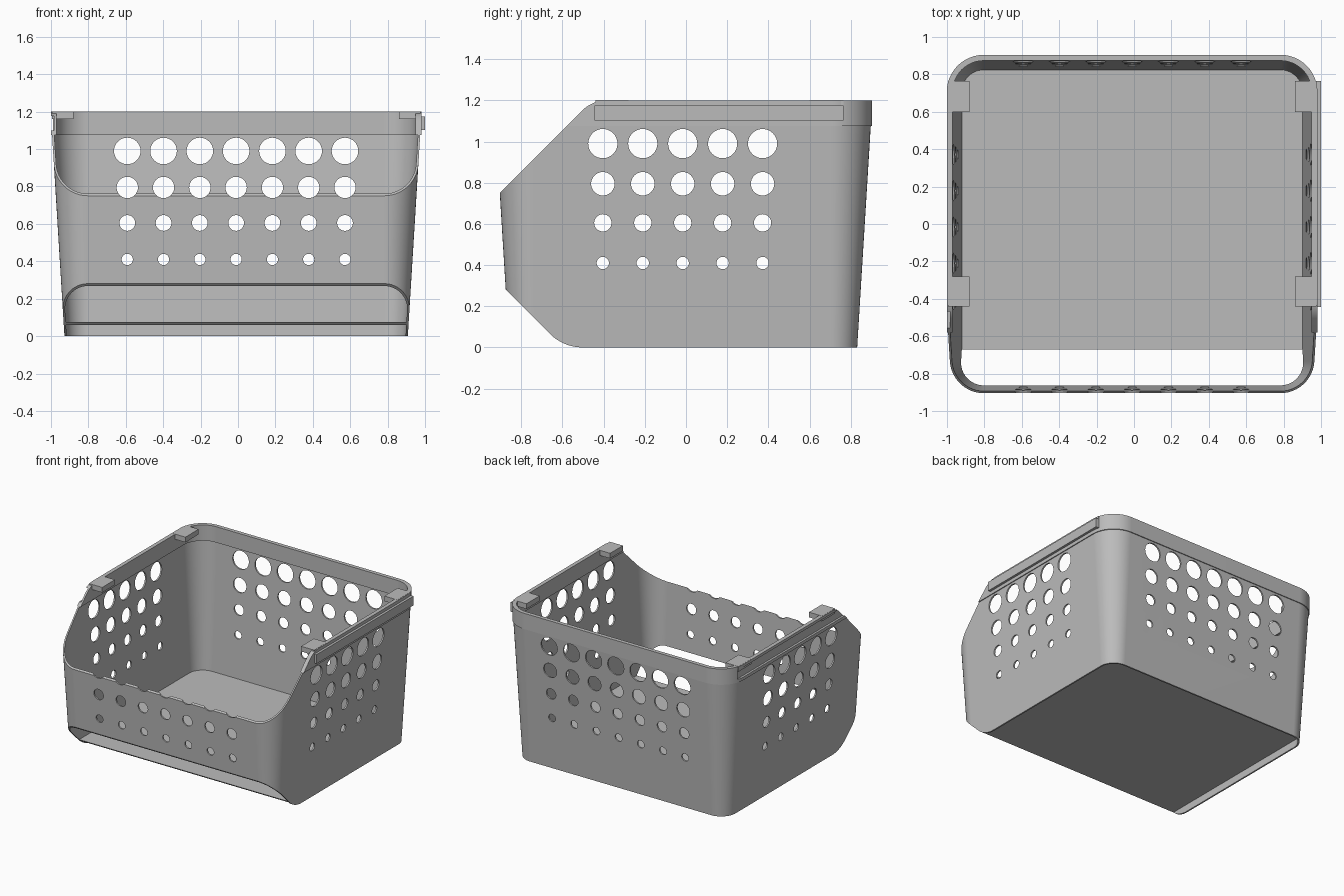
import bpy, bmesh
from math import sin, cos, pi, radians
from mathutils import Matrix, Vector

cube = bpy.data.objects.get("Cube")
if cube:
    bpy.data.objects.remove(cube, do_unlink=True)

# Centre of the tub and half distances to its corner arc centres
CX, CY = -0.01, -0.0135
HX, HY = 0.793, 0.72
SEG = 12

plastic = bpy.data.materials.new("grey plastic")
plastic.use_nodes = True
GREY = (0.5, 0.5, 0.5, 1)
plastic.diffuse_color = GREY
plastic.node_tree.nodes["Principled BSDF"].inputs["Base Color"].default_value = GREY


def finish(bm, name):
    bmesh.ops.recalc_face_normals(bm, faces=bm.faces[:])
    mesh = bpy.data.meshes.new(name)
    bm.to_mesh(mesh)
    bm.free()
    mesh.materials.append(plastic)
    obj = bpy.data.objects.new(name, mesh)
    bpy.context.collection.objects.link(obj)
    return obj


def ring(bm, z, r):
    """Rounded rectangle of vertices whose corners have radius r."""
    verts = []
    for k, (sx, sy) in enumerate([(1, 1), (-1, 1), (-1, -1), (1, -1)]):
        for i in range(SEG + 1):
            a = (k + i / SEG) * pi / 2
            verts.append(bm.verts.new((CX + sx * HX + r * cos(a),
                                       CY + sy * HY + r * sin(a), z)))
    return verts


def loft(bm, rings):
    for a, b in zip(rings, rings[1:]):
        n = len(a)
        for i in range(n):
            j = (i + 1) % n
            bm.faces.new((a[i], a[j], b[j], b[i]))


def box(name, x, y, z):
    bm = bmesh.new()
    lo, hi = Vector((x[0], y[0], z[0])), Vector((x[1], y[1], z[1]))
    bmesh.ops.create_cube(bm, size=1, matrix=Matrix.Translation((lo + hi) / 2)
                          @ Matrix.Diagonal((*(hi - lo), 1)))
    return finish(bm, name)


def boolean(obj, cutter, operation):
    cutter.hide_render = True
    mod = obj.modifiers.new("cut", "BOOLEAN")
    mod.operation = operation
    mod.solver = "EXACT"
    mod.object = cutter
    bpy.context.view_layer.objects.active = obj
    bpy.ops.object.modifier_apply(modifier=mod.name)


def arc(y, z, r, start, end, n=8):
    angles = [radians(start + (end - start) * i / n) for i in range(n + 1)]
    return [(y + r * cos(a), z + r * sin(a)) for a in angles]


def side_profile():
    """Prism of the side outline, sloped at the upper and lower front."""
    outline = [(1.1, -0.1), (1.1, 1.3), (-0.385, 1.3)]
    outline += arc(-0.385, 1.031, 0.169, 90, 135)
    outline += [(-1.0, 0.655), (-1.0, 0.405)]
    outline += arc(-0.503, 0.222, 0.222, 225, 270)
    outline += [(-0.503, -0.1)]
    bm = bmesh.new()
    face = bm.faces.new([bm.verts.new((-1.2, y, z)) for y, z in outline])
    ext = bmesh.ops.extrude_face_region(bm, geom=[face])
    moved = [v for v in ext["geom"] if isinstance(v, bmesh.types.BMVert)]
    bmesh.ops.translate(bm, verts=moved, vec=(2.4, 0, 0))
    return finish(bm, "side_profile_cutter")


def hole_cutter(name, axis, count, centre):
    """Rows of cylinders that shrink towards the bottom."""
    bm = bmesh.new()
    turn = Matrix.Rotation(pi / 2, 4, "X" if axis == "Y" else "Y")
    for z, r in [(0.99, 0.071), (0.795, 0.057), (0.605, 0.042), (0.41, 0.03)]:
        for i in range(count):
            p = centre + (i - (count - 1) / 2) * 0.194
            place = (p, 0, z) if axis == "Y" else (0, p, z)
            bmesh.ops.create_cone(bm, cap_ends=True, segments=32, radius1=r,
                                  radius2=r, depth=2.4,
                                  matrix=Matrix.Translation(place) @ turn)
    return finish(bm, name)


# Drafted thin wall with a thicker rim: outside up, inside down
bm = bmesh.new()
section = [(0, 0.125), (1.075, 0.191), (1.075, 0.198), (1.2, 0.198),
           (1.2, 0.167), (1.075, 0.167), (1.075, 0.179), (0, 0.113)]
rings = [ring(bm, z, r) for z, r in section]
loft(bm, rings + rings[:1])
walls = finish(bm, "basket_walls")

# Raised floor inside the wall skirt
bm = bmesh.new()
low, high = ring(bm, 0.06, 0.121), ring(bm, 0.075, 0.121)
loft(bm, [low, high])
bm.faces.new(low)
bm.faces.new(high)
floor = finish(bm, "basket_floor")

# Sloped front openings, ventilation holes and the left-hand groove
profile = side_profile()
cutters = [profile,
           hole_cutter("front_back_hole_cutter", "Y", 7, CX),
           hole_cutter("side_hole_cutter", "X", 5, -0.016),
           box("groove_cutter", (-1.1, -0.984), (-0.7, 0.77), (1.1, 1.178))]
boolean(walls, cutters[0], "INTERSECT")
for cutter in cutters[1:]:
    boolean(walls, cutter, "DIFFERENCE")
boolean(floor, profile, "INTERSECT")
for cutter in cutters:
    bpy.data.objects.remove(cutter, do_unlink=True)

# Smooth corners, crisp edges, flat panels
bpy.ops.object.select_all(action="DESELECT")
for obj in (walls, floor):
    obj.select_set(True)
bpy.context.view_layer.objects.active = walls
bpy.ops.object.shade_smooth_by_angle(angle=radians(30))
for obj in (walls, floor):
    normals = obj.modifiers.new("flat panels", "WEIGHTED_NORMAL")
    normals.keep_sharp = True

# Stacking tabs on the side rims
for side, s in (("left", 1), ("right", -1)):
    for end, y in (("front", (-0.44, -0.28)), ("back", (0.6, 0.765))):
        x = sorted((CX + s * 0.87, CX + s * 0.985))
        box(f"{side}_{end}_tab", x, y, (1.16, 1.201))

# Connecting rail that fits the groove of a neighbouring basket
box("side_rail", (0.97, 1.0), (-0.445, 0.765), (1.102, 1.175))
